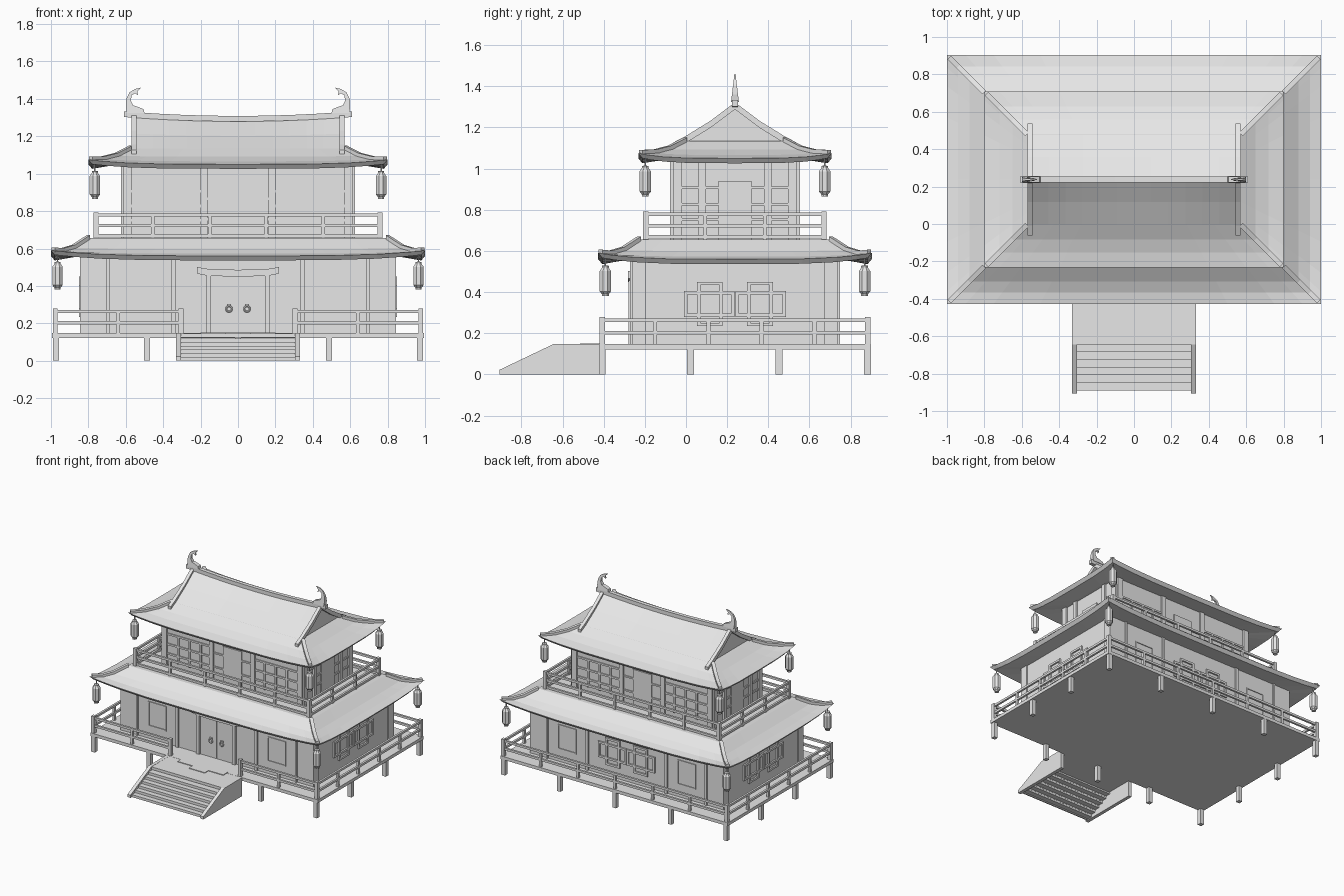
import bpy, bmesh, math
from mathutils import Vector

old = bpy.data.objects.get("Cube")
if old:
    bpy.data.objects.remove(old, do_unlink=True)

GREY = (0.8, 0.8, 0.8, 1)
mat = bpy.data.materials.new("plain grey")
mat.use_nodes = True
mat.diffuse_color = GREY
mat.node_tree.nodes["Principled BSDF"].inputs["Base Color"].default_value = GREY

CY = 0.238  # building centre in y


def finish(name, bm):
    bmesh.ops.recalc_face_normals(bm, faces=bm.faces)
    me = bpy.data.meshes.new(name)
    bm.to_mesh(me)
    bm.free()
    me.materials.append(mat)
    ob = bpy.data.objects.new(name, me)
    bpy.context.collection.objects.link(ob)
    return ob


def box(bm, x0, x1, y0, y1, z0, z1):
    verts = bmesh.ops.create_cube(bm, size=1)["verts"]
    for v in verts:
        v.co = ((x0 + x1) / 2 + v.co.x * (x1 - x0),
                (y0 + y1) / 2 + v.co.y * (y1 - y0),
                (z0 + z1) / 2 + v.co.z * (z1 - z0))


def skin(bm, rings, closed=True):
    """Join equal-length loops of points with quads and cap both ends."""
    loops = [[bm.verts.new(p) for p in r] for r in rings]
    n = len(loops[0])
    for a, b in zip(loops, loops[1:]):
        for i in range(n if closed else n - 1):
            j = (i + 1) % n
            bm.faces.new((a[i], a[j], b[j], b[i]))
    if closed:
        bm.faces.new(loops[0])
        bm.faces.new(loops[-1])


def sweep(bm, pts, w, h):
    """Rectangular bar along a path, kept level across its width."""
    pts = [Vector(p) for p in pts]
    rings = []
    for i, p in enumerate(pts):
        d = pts[min(i + 1, len(pts) - 1)] - pts[max(i - 1, 0)]
        s = Vector((-d.y, d.x, 0)).normalized() * w / 2
        u = Vector((0, 0, h / 2))
        rings.append([p - s - u, p + s - u, p + s + u, p - s + u])
    skin(bm, rings)


def panel(bm, side, hx, hy, u, z0, z1, w, depth):
    """Raised plate on one wall, u measured along the wall from its centre."""
    a, b = u - w / 2, u + w / 2
    s = 1 if side in ("back", "left") else -1
    if side in ("front", "back"):
        y0, y1 = sorted((CY + s * (hy - 0.01), CY + s * (hy + depth)))
        box(bm, a, b, y0, y1, z0, z1)
    else:
        x0, x1 = sorted((s * (hx - 0.01), s * (hx + depth)))
        box(bm, x0, x1, CY + a, CY + b, z0, z1)


def outline(bm, side, hx, hy, u, z0, z1, w, t, depth):
    for s in (-1, 1):
        panel(bm, side, hx, hy, u + s * (w - t) / 2, z0, z1, t, depth)
    panel(bm, side, hx, hy, u, z0, z0 + t, w, depth)
    panel(bm, side, hx, hy, u, z1 - t, z1, w, depth)


# Deck and its legs
bm = bmesh.new()
box(bm, -0.995, 0.995, CY - 0.662, CY + 0.662, 0.122, 0.147)
finish("deck", bm)
bm = bmesh.new()
for i in range(5):
    for j in range(4):
        if i in (0, 4) or j in (0, 3):
            x, y = -0.972 + 0.486 * i, -0.408 + 0.43 * j
            box(bm, x - 0.016, x + 0.016, y - 0.016, y + 0.016, 0, 0.125)
finish("deck_legs", bm)

# Entrance stairs
bm = bmesh.new()
side_profile = [(-0.907, 0), (-0.907, 0.022), (-0.645, 0.147), (-0.424, 0.147), (-0.424, 0)]
for s in (-1, 1):
    skin(bm, [[(s * x, y, z) for y, z in side_profile] for x in (0.305, 0.332)])
box(bm, -0.306, 0.306, -0.645, -0.424, 0.125, 0.146)
for i in range(6):
    y, z = -0.89 + i * 0.041, 0.02 * (i + 1)
    box(bm, -0.306, 0.306, y, y + 0.05, z - 0.012, z)
    box(bm, -0.306, 0.306, y, y + 0.01, z - 0.02, z)
finish("entrance_stairs", bm)
bm = bmesh.new()
box(bm, -0.2, 0.2, -0.47, -0.41, 0.14, 0.151)
box(bm, -0.07, 0.07, -0.515, -0.465, 0.14, 0.151)
finish("door_mat", bm)

# Lower storey
LX, LY = 0.838, 0.498
bm = bmesh.new()
box(bm, -LX, LX, CY - LY, CY + LY, 0.14, 0.58)
finish("lower_walls", bm)
bm = bmesh.new()
for side in ("front", "back"):
    for s in (-1, 1):
        for u, w in ((0.695, 0.016), (0.345, 0.022)):
            panel(bm, side, LX, LY, s * u, 0.147, 0.56, w, 0.012)
        outline(bm, side, LX, LY, s * 0.522, 0.245, 0.44, 0.16, 0.008, 0.006)
for side in ("left", "right"):
    for s in (-1, 1):
        panel(bm, side, LX, LY, s * 0.468, 0.147, 0.56, 0.065, 0.008)
for side in ("left", "right", "back"):
    for s in (-1, 1):
        outline(bm, side, LX, LY, s * 0.122, 0.235, 0.45, 0.125, 0.016, 0.012)
        outline(bm, side, LX, LY, s * 0.125, 0.28, 0.405, 0.245, 0.016, 0.012)
finish("lower_posts_and_windows", bm)

# Front door
bm = bmesh.new()
for s in (-1, 1):
    panel(bm, "front", LX, LY, s * 0.157, 0.147, 0.46, 0.025, 0.02)
    panel(bm, "front", LX, LY, s * 0.071, 0.147, 0.45, 0.14, 0.006)
yf = CY - LY
sweep(bm, [(x * 0.22, yf - 0.008, 0.468 + 0.016 * x ** 4)
           for x in (-1, -0.85, -0.65, 0, 0.65, 0.85, 1)], 0.03, 0.036)
finish("front_door", bm)
for s, name in ((1, "left_door_ring"), (-1, "right_door_ring")):
    bpy.ops.mesh.primitive_torus_add(
        major_segments=16, minor_segments=6, major_radius=0.015, minor_radius=0.005,
        location=(s * 0.048, yf - 0.014, 0.277), rotation=(math.pi / 2, 0, 0))
    ring = bpy.context.object
    ring.name = name
    ring.data.materials.append(mat)
bm = bmesh.new()
for s in (-1, 1):
    box(bm, s * 0.048 - 0.01, s * 0.048 + 0.01, yf - 0.016, yf, 0.285, 0.303)
finish("door_ring_mounts", bm)

# Upper storey
UX, UY = 0.612, 0.302
bm = bmesh.new()
box(bm, -UX, UX, CY - UY, CY + UY, 0.64, 1.07)
finish("upper_walls", bm)
bm = bmesh.new()
for side, col, corner, inner in (("front", 0.182, 0.592, 0.572), ("back", 0.182, 0.592, 0.572),
                                 ("left", 0.16, 0.28, 0.26), ("right", 0.16, 0.28, 0.26)):
    wide = side in ("front", "back")
    panel(bm, side, UX, UY, 0, 0.65, 0.94, 0.16, 0.008)
    for s in (-1, 1):
        panel(bm, side, UX, UY, s * col, 0.65, 1.05, 0.036, 0.014)
        panel(bm, side, UX, UY, s * corner, 0.65, 1.05, 0.044, 0.014)
        start = col if wide else 0.08
        mid, span = s * (start + inner) / 2, inner - start
        for z in (0.745, 0.82, 0.9):
            panel(bm, side, UX, UY, mid, z, z + 0.014, span, 0.008)
        for k in range(1, 4 if wide else 2):
            u = s * (start + span * k / (4 if wide else 2))
            panel(bm, side, UX, UY, u, 0.69, 0.905, 0.015, 0.008)
        if wide:
            panel(bm, side, UX, UY, s * 0.12, 0.75, 0.762, 0.09, 0.008)
            panel(bm, side, UX, UY, s * 0.12, 0.86, 0.872, 0.09, 0.008)
finish("upper_posts_and_lattice", bm)


# Railings
def railing(bm, a, b, n, base, rails, top):
    (ax, ay), (bx, by) = a, b
    t = 0.008
    for z in rails:
        box(bm, min(ax, bx) - t, max(ax, bx) + t, min(ay, by) - t, max(ay, by) + t, z, z + 0.017)
    for i in range(n + 1):
        x, y = ax + (bx - ax) * i / n, ay + (by - ay) * i / n
        end = i in (0, n)
        r = 0.013 if end else 0.009
        box(bm, x - r, x + r, y - r, y + r, base, top if end else rails[-1])


def rail_set(name, hx, hy, gap, nx, ny, *levels):
    bm = bmesh.new()
    f, k = CY - hy, CY + hy
    for s in (-1, 1):
        railing(bm, (s * hx, f), (s * hx, k), ny, *levels)
        if gap:
            railing(bm, (s * hx, f), (s * gap, f), 2, *levels)
    if not gap:
        railing(bm, (-hx, f), (hx, f), nx, *levels)
    railing(bm, (-hx, k), (hx, k), nx, *levels)
    finish(name, bm)


rail_set("lower_railing", 0.977, 0.645, 0.305, 6, 5, 0.14, (0.195, 0.255), 0.28)
rail_set("upper_railing", 0.76, 0.433, 0, 5, 3, 0.64, (0.66, 0.715, 0.77), 0.792)

# Curved roofs with lifted corners
STEPS = (-1, -0.9, -0.75, -0.5, 0, 0.5, 0.75, 0.9)


def roof(name, hx, hy, rows, soffit, lift):
    def ring(inset, z, up):
        x, y = hx - inset, hy - inset
        sides = [(lambda s: (s * x, -y)), (lambda s: (x, s * y)),
                 (lambda s: (-s * x, y)), (lambda s: (-x, -s * y))]
        return [(f(s)[0], CY + f(s)[1], z + up * s ** 4) for f in sides for s in STEPS]

    z0 = rows[0][1]
    ups = [lift * (1 - i / (len(rows) - 1)) ** 2 for i in range(len(rows))]
    bm = bmesh.new()
    skin(bm, [ring(soffit, z0, 0), ring(0.02, z0 - 0.024, lift)]
         + [ring(i, z, u) for (i, z), u in zip(rows, ups)])
    finish(name, bm)
    # ridges along the four corners
    bm = bmesh.new()
    for sx in (-1, 1):
        for sy in (-1, 1):
            sweep(bm, [(sx * (hx - max(i, 0.012)), CY + sy * (hy - max(i, 0.012)), z + u + 0.004)
                       for (i, z), u in zip(rows, ups)], 0.026, 0.024)
    finish(name + "_corner_ridges", bm)


roof("lower_roof", 1.0, 0.665, [(0, 0.56), (0.06, 0.572), (0.12, 0.6), (0.2, 0.655)], 0.16, 0.03)
roof("upper_roof", 0.8, 0.47, [(0, 1.05), (0.08, 1.066), (0.15, 1.092), (0.228, 1.135)], 0.165, 0.025)


# Main gable with a sagging ridge
def ridge_z(x):
    return 1.282 + 0.026 * (x / 0.57) ** 2


xs = [0.55 * k / 6 for k in range(-6, 7)]
bm = bmesh.new()
rings = []
for x in xs:
    half = [(0.245, 1.132), (0.12, 1.132 + (ridge_z(x) - 1.132) * 0.47)]
    prof = half + [(0, ridge_z(x))] + [(-y, z) for y, z in reversed(half)]
    rings.append([(x, CY + y, z) for y, z in prof])
skin(bm, rings)
finish("gable_roof", bm)
bm = bmesh.new()
sweep(bm, [(x * 1.11, CY, ridge_z(x) + 0.012) for x in xs], 0.03, 0.03)
finish("top_ridge", bm)
bm = bmesh.new()
for sx in (-1, 1):
    for sy in (-1, 1):
        sweep(bm, [(sx * 0.557, CY + sy * y, z) for y, z in
                   ((0, 1.305), (0.12, 1.215), (0.245, 1.138), (0.3, 1.11))], 0.026, 0.034)
finish("gable_edge_boards", bm)

# Curled ridge finials
curl = [(0.5, 1.325), (0.505, 1.345), (0.53, 1.355), (0.56, 1.365), (0.573, 1.39), (0.568, 1.42),
        (0.55, 1.43), (0.535, 1.42), (0.537, 1.44), (0.518, 1.46), (0.55, 1.453), (0.58, 1.435),
        (0.597, 1.4), (0.6, 1.36), (0.595, 1.325)]
for sx, name in ((1, "left_finial"), (-1, "right_finial")):
    bm = bmesh.new()
    skin(bm, [[(sx * x, CY + sy * (0.019 - 0.12 * (z - 1.325)), z) for x, z in curl]
              for sy in (-1, 1)])
    finish(name, bm)

# Hanging lanterns
lantern = [(0.004, 0.19), (0.004, 0.15), (0.018, 0.148), (0.018, 0.138), (0.03, 0.122),
           (0.03, 0.024), (0.018, 0.01), (0.018, 0)]
for level, hx, hy, z0 in (("lower", 0.965, 0.63, 0.38), ("upper", 0.765, 0.436, 0.865)):
    bm = bmesh.new()
    for sx in (-1, 1):
        for sy in (-1, 1):
            skin(bm, [[(sx * hx + r * math.cos(a), CY + sy * hy + r * math.sin(a), z0 + z)
                       for a in [math.pi * (k + 0.5) / 4 for k in range(8)]] for r, z in lantern])
    finish(level + "_lanterns", bm)
